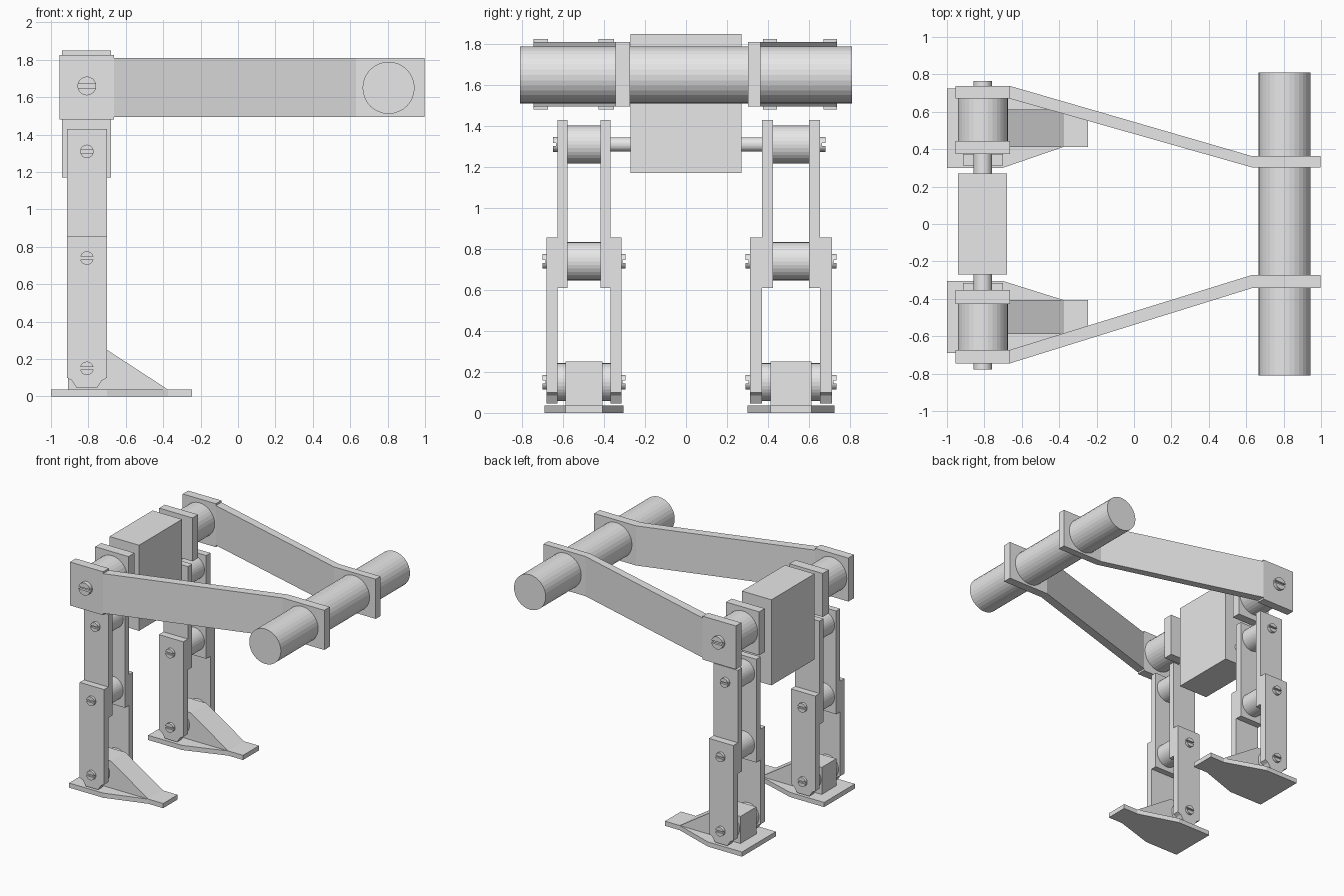
import bpy, bmesh, math

if "Cube" in bpy.data.objects:
    bpy.data.objects.remove(bpy.data.objects["Cube"])

grey = bpy.data.materials.new("plain grey")
grey.diffuse_color = (0.8, 0.8, 0.8, 1)
grey.use_nodes = True
grey.node_tree.nodes["Principled BSDF"].inputs["Base Color"].default_value = grey.diffuse_color


def prism(name, pts, axis, a, b):
    """Extrude a flat outline from a to b; pts are (x, z) for axis y, (x, y) for axis z."""
    bm = bmesh.new()
    put = (lambda p, t: (p[0], t, p[1])) if axis == "y" else (lambda p, t: (p[0], p[1], t))
    lo = [bm.verts.new(put(p, a)) for p in pts]
    hi = [bm.verts.new(put(p, b)) for p in pts]
    n = len(pts)
    bm.faces.new(lo)
    bm.faces.new(hi[::-1])
    for i in range(n):
        bm.faces.new((lo[i], hi[i], hi[(i + 1) % n], lo[(i + 1) % n]))
    bmesh.ops.recalc_face_normals(bm, faces=bm.faces)
    me = bpy.data.meshes.new(name)
    bm.to_mesh(me)
    bm.free()
    me.materials.append(grey)
    ob = bpy.data.objects.new(name, me)
    bpy.context.collection.objects.link(ob)
    return ob


def box(name, x0, x1, y0, y1, z0, z1):
    return prism(name, [(x0, z0), (x1, z0), (x1, z1), (x0, z1)], "y", y0, y1)


def rod(name, x, z, r, y0, y1, n=32):
    pts = [(x + r * math.cos(2 * math.pi * i / n), z + r * math.sin(2 * math.pi * i / n))
           for i in range(n)]
    return prism(name, pts, "y", y0, y1)


def screw(name, x, z, r, y0, y1):
    """Slotted screw head: a thin disc with two half-moon lips."""
    mid = y0 + (y1 - y0) * 0.35
    rod(name + "_base", x, z, r, y0, mid)
    a = math.asin(0.2)
    for k, s in (("upper", 1), ("lower", -1)):
        arc = [a + (math.pi - 2 * a) * i / 14 for i in range(15)]
        prism(f"{name}_{k}_lip", [(x + r * math.cos(t), z + s * r * math.sin(t)) for t in arc],
              "y", mid, y1)


AX = -0.808  # common x of all leg and shoulder axles

# Body and grip bar
box("body_block", -0.94, -0.68, -0.27, 0.27, 1.17, 1.85)
rod("grip_bar", 0.805, 1.65, 0.139, -0.81, 0.81)

# Shoulders and arms: side, plate outer/inner y, inner plate outer/inner y, bar end outer/inner y
for side, po, pi, qo, qi, eo, ei, tip in (
        ("left", -0.745, -0.673, -0.428, -0.352, -0.343, -0.273, -0.777),
        ("right", 0.738, 0.67, 0.445, 0.375, 0.363, 0.303, 0.765)):
    box(side + "_shoulder_outer_plate", -0.955, -0.663, po, pi, 1.48, 1.825)
    box(side + "_shoulder_inner_plate", -0.955, -0.663, qo, qi, 1.48, 1.825)
    rod(side + "_shoulder_drum", AX, 1.66, 0.134, pi, qo)
    rod(side + "_shoulder_axle", AX, 1.66, 0.05, qi, math.copysign(0.27, po))
    screw(side + "_shoulder_screw", AX, 1.66, 0.05, po, tip)
    prism(side + "_arm", [(-0.663, po), (0.63, eo), (0.998, eo), (0.998, ei), (0.63, ei),
                          (-0.663, pi)], "z", 1.495, 1.81)


def leg(side, cy, s):
    """One leg centred on y = cy; widths scaled by s."""
    out = -1 if cy < 0 else 1
    shin = [(-0.915, 0.855), (-0.915, 0.1), (-0.888, 0.085), (-0.862, 0.045), (-0.754, 0.045),
            (-0.728, 0.085), (-0.70, 0.1), (-0.70, 0.855)]
    for label, d in (("outer", out), ("inner", -out)):
        y = lambda v: cy + d * v * s
        # Thigh and shin plates
        box(f"{side}_{label}_thigh_plate", -0.915, -0.70, y(0.08), y(0.129), 0.61, 1.43)
        prism(f"{side}_{label}_shin_plate", shin, "y", y(0.129), y(0.182))
        # Knee and ankle screws
        for joint, z in (("knee", 0.74), ("ankle", 0.15)):
            screw(f"{side}_{label}_{joint}_screw", AX, z, 0.036, y(0.182), y(0.202))
    # Hip screw and the axle into the body
    screw(side + "_hip_screw", AX, 1.31, 0.036, cy + out * 0.129 * s, cy + out * 0.152 * s)
    rod(side + "_hip_axle", AX, 1.31, 0.035, cy - out * 0.129 * s, out * 0.27)
    # Joint drums
    for joint, z, w in (("hip", 1.31, 0.08), ("knee", 0.74, 0.08), ("ankle", 0.15, 0.129)):
        rod(f"{side}_{joint}_drum", AX, z, 0.093, cy - w * s, cy + w * s)
    # Foot sole with tapered toe, and the sloping ankle block on it
    w, t = 0.193 * s, 0.091 * s
    prism(side + "_foot_sole", [(-1, cy - w), (-0.70, cy - w), (-0.375, cy - t), (-0.245, cy - t),
                                (-0.245, cy + t), (-0.375, cy + t), (-0.70, cy + w),
                                (-1, cy + w)], "z", 0, 0.037)
    prism(side + "_ankle_block", [(-0.908, 0.037), (-0.375, 0.037), (-0.705, 0.252),
                                  (-0.908, 0.252)], "y", cy - t, cy + t)


leg("left", -0.498, 1.0)
leg("right", 0.513, 1.1)
